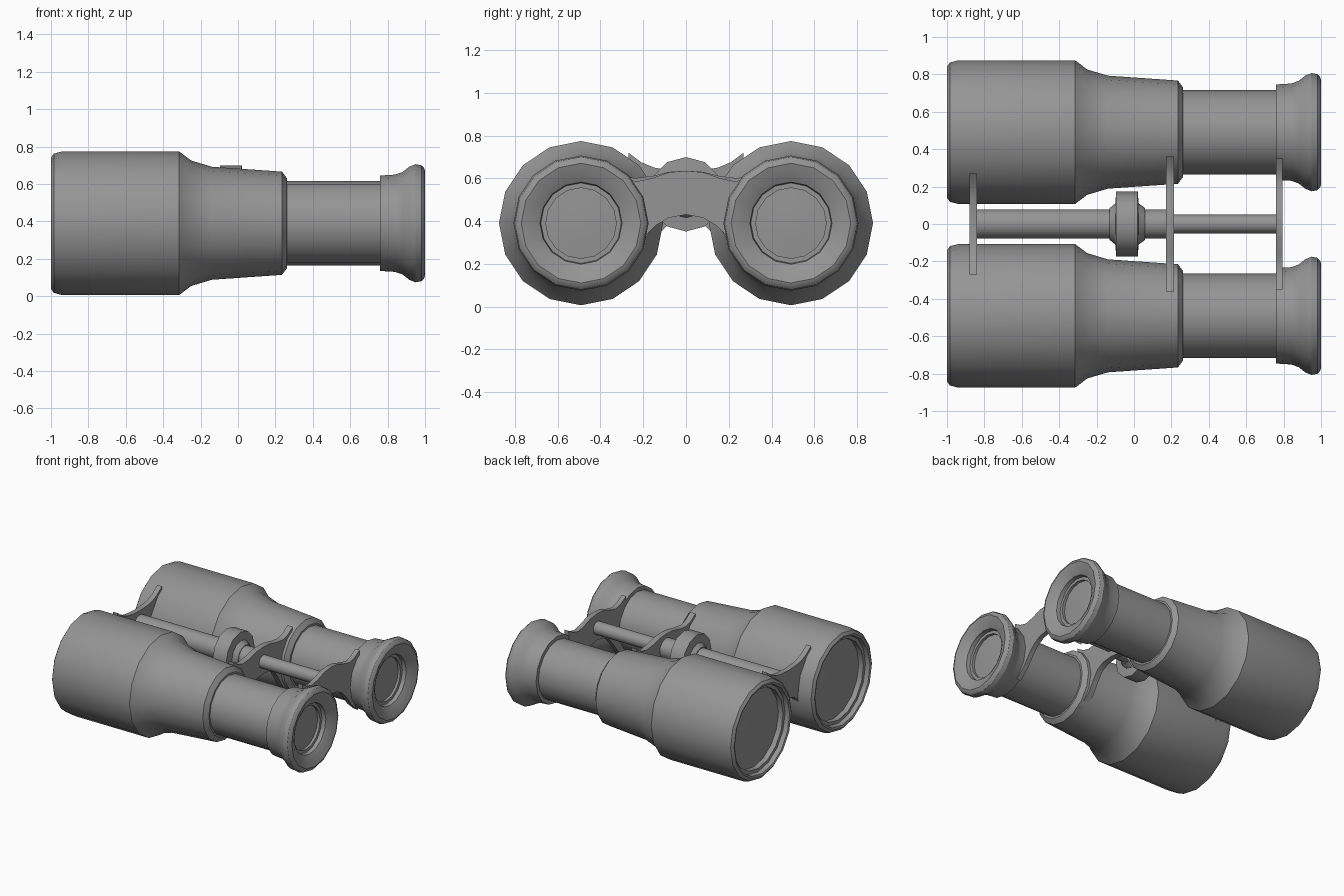
import bpy, bmesh, math

cube = bpy.data.objects.get("Cube")
if cube:
    bpy.data.objects.remove(cube, do_unlink=True)

grey = bpy.data.materials.new("grey")
grey.use_nodes = True
COLOR = (0.3, 0.3, 0.3, 1)
grey.diffuse_color = COLOR
grey.node_tree.nodes["Principled BSDF"].inputs["Base Color"].default_value = COLOR


def finish(bm, name):
    bmesh.ops.recalc_face_normals(bm, faces=bm.faces)
    mesh = bpy.data.meshes.new(name)
    bm.to_mesh(mesh)
    bm.free()
    mesh.materials.append(grey)
    obj = bpy.data.objects.new(name, mesh)
    bpy.context.collection.objects.link(obj)
    bpy.ops.object.select_all(action="DESELECT")
    obj.select_set(True)
    bpy.context.view_layer.objects.active = obj
    bpy.ops.object.shade_smooth_by_angle(angle=math.radians(32))
    return obj


def lathe(name, profile, y, z, sides=16):
    """Turn an (x, radius) profile around a lengthwise axis."""
    bm = bmesh.new()
    rings = []
    for x, r in profile:
        if r == 0:
            rings.append([bm.verts.new((x, y, z))] * sides)
            continue
        angles = [math.tau * i / sides for i in range(sides)]
        rings.append([bm.verts.new((x, y + r * math.cos(a), z + r * math.sin(a)))
                      for a in angles])
    for a, b in zip(rings, rings[1:]):
        for i in range(sides):
            j = (i + 1) % sides
            corners = dict.fromkeys((a[i], a[j], b[j], b[i]))
            bm.faces.new(list(corners))
    return finish(bm, name)


def bridge(name, x0, x1, top, bottom):
    """Thin plate from half outlines running centre to tip, mirrored in y."""
    half = top + bottom[::-1]
    outline = half + [(-y, z) for y, z in half[::-1] if y > 0]
    bm = bmesh.new()
    face = bm.faces.new([bm.verts.new((x0, y, z)) for y, z in outline])
    result = bmesh.ops.extrude_face_region(bm, geom=[face])
    for v in result["geom"]:
        if isinstance(v, bmesh.types.BMVert):
            v.co.x = x1
    bmesh.ops.triangulate(bm, faces=[f for f in bm.faces if len(f.verts) > 4])
    return finish(bm, name)


# Optical tubes, each with a recessed lens at both ends
BARREL = [(-0.94, 0), (-0.93, 0.15), (-0.92, 0.305), (-0.96, 0.305),
          (-0.96, 0.33), (-0.995, 0.335), (-1, 0.35), (-0.985, 0.372),
          (-0.94, 0.384), (-0.315, 0.384), (-0.25, 0.335), (-0.14, 0.302),
          (0.235, 0.276), (0.262, 0.24), (0.262, 0.226), (0.77, 0.226)]
EYEPIECE = [(0.76, 0.2), (0.76, 0.255), (0.84, 0.26), (0.88, 0.274),
            (0.915, 0.302), (0.95, 0.316), (0.98, 0.31), (0.995, 0.295),
            (1, 0.28), (0.985, 0.235), (0.96, 0.192), (0.93, 0.188),
            (0.93, 0.165), (0.91, 0.165), (0.915, 0.08), (0.92, 0)]
for side, y in (("right", -0.491), ("left", 0.491)):
    lathe(side + "_barrel", BARREL, y, 0.39)
    lathe(side + "_eyepiece", EYEPIECE, y, 0.39)

# Focus shaft with its wheel
AXIS = 0.525
lathe("thick_shaft", [(-0.85, 0), (-0.85, 0.078), (0.19, 0.078), (0.19, 0)], 0, AXIS)
lathe("thin_shaft", [(0.19, 0), (0.19, 0.05), (0.77, 0.05), (0.77, 0)], 0, AXIS)
lathe("focus_wheel", [(-0.13, 0.07), (-0.13, 0.085), (-0.1, 0.11), (-0.095, 0.174),
                      (0.02, 0.174), (0.025, 0.11), (0.06, 0.085), (0.06, 0.07)],
      0, AXIS, 12)

# Bridges joining the tubes
bridge("front_bridge", -0.88, -0.84,
       [(0, 0.635), (0.09, 0.64), (0.15, 0.65), (0.21, 0.675), (0.27, 0.72)],
       [(0, 0.42), (0.07, 0.4), (0.12, 0.345), (0.16, 0.25), (0.25, 0.18)])
bridge("middle_bridge", 0.17, 0.215,
       [(0, 0.635), (0.08, 0.63), (0.16, 0.61), (0.24, 0.6), (0.3, 0.615), (0.36, 0.655)],
       [(0, 0.43), (0.08, 0.42), (0.14, 0.39), (0.19, 0.32), (0.24, 0.24), (0.34, 0.16)])
bridge("rear_bridge", 0.758, 0.795,
       [(0, 0.635), (0.08, 0.628), (0.16, 0.6), (0.23, 0.585), (0.29, 0.6), (0.35, 0.635)],
       [(0, 0.43), (0.08, 0.415), (0.14, 0.38), (0.19, 0.33), (0.25, 0.25), (0.33, 0.18)])
